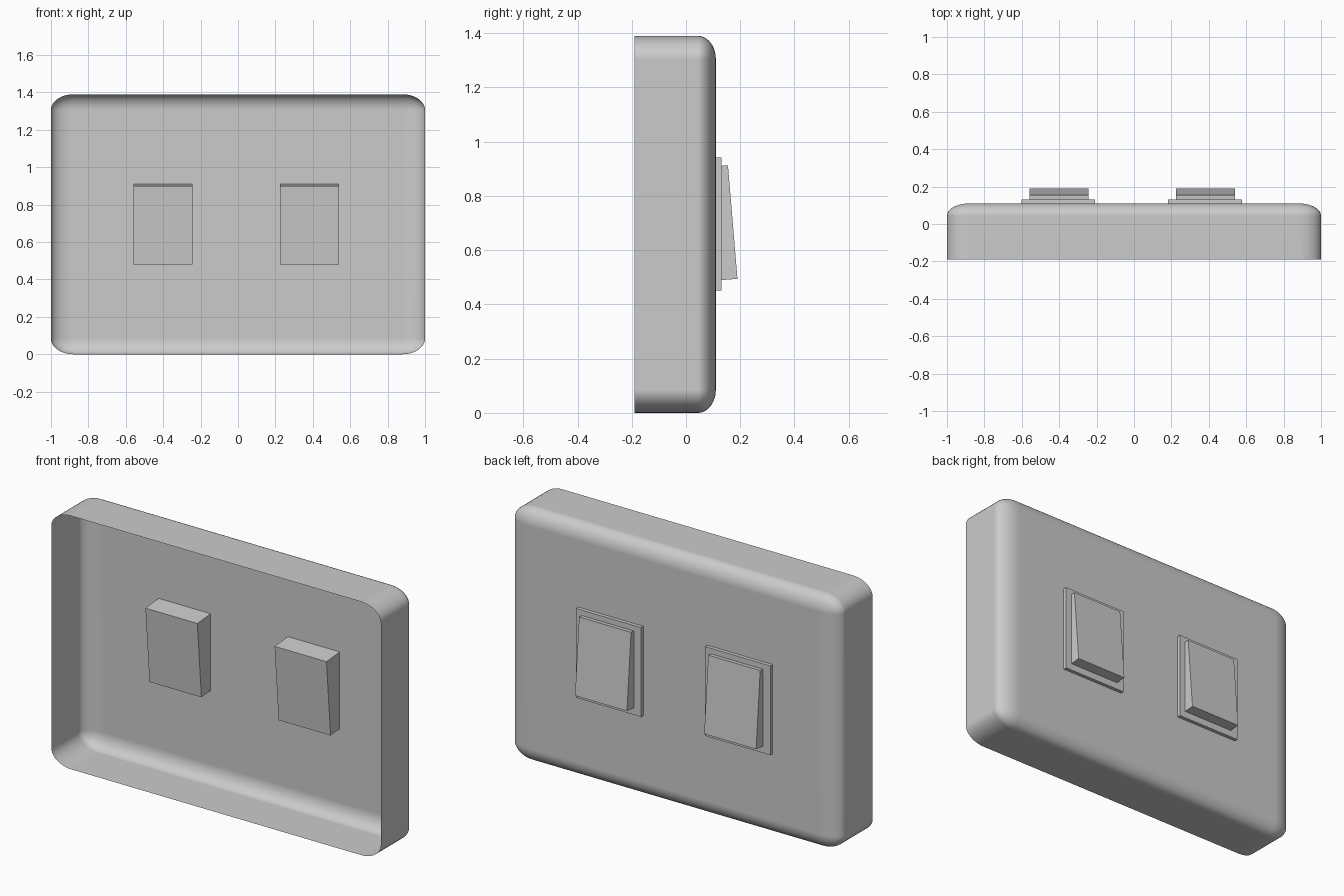
import bpy, bmesh, math
from mathutils import Vector

if "Cube" in bpy.data.objects:
    bpy.data.objects.remove(bpy.data.objects["Cube"])


def box(name, centre, size, tilt=0):
    bpy.ops.mesh.primitive_cube_add(size=1, location=centre)
    ob = bpy.context.object
    ob.name = name
    ob.scale = size
    bpy.ops.object.transform_apply(location=False, rotation=False, scale=True)
    ob.rotation_euler.x = math.radians(tilt)
    return ob


# Wall plate: thin shell open at -y, rounded by a stretched bevel
size = Vector((2.0, 0.30, 1.39))
radius = Vector((0.12, 0.066, 0.085))
plate = box("wall_plate", (0, -0.04, 0.695), [s / r for s, r in zip(size, radius)])
bm = bmesh.new()
bm.from_mesh(plate.data)
bm.faces.ensure_lookup_table()
back = min(bm.faces, key=lambda f: f.calc_center_median().y)
bmesh.ops.delete(bm, geom=[back], context='FACES_ONLY')
edges = [e for e in bm.edges if not e.is_boundary]
bmesh.ops.bevel(bm, geom=edges, offset=1.0, offset_type='OFFSET',
                segments=10, profile=0.5, affect='EDGES')
bmesh.ops.scale(bm, vec=radius, verts=bm.verts)
bm.to_mesh(plate.data)
bm.free()
bpy.context.view_layer.objects.active = plate
bpy.ops.object.shade_smooth_by_angle(angle=math.radians(30))
normals = plate.modifiers.new("flat_front", 'WEIGHTED_NORMAL')
normals.keep_sharp = True

# Two switches: flat surround and a tilted rocker through the plate
for side, x in (("left", -0.405), ("right", 0.379)):
    box(f"{side}_switch_surround", (x, 0.12, 0.696), (0.395, 0.02, 0.49))
    box(f"{side}_rocker", (x + 0.004, 0.0925, 0.697), (0.315, 0.16, 0.42), tilt=4.8)
